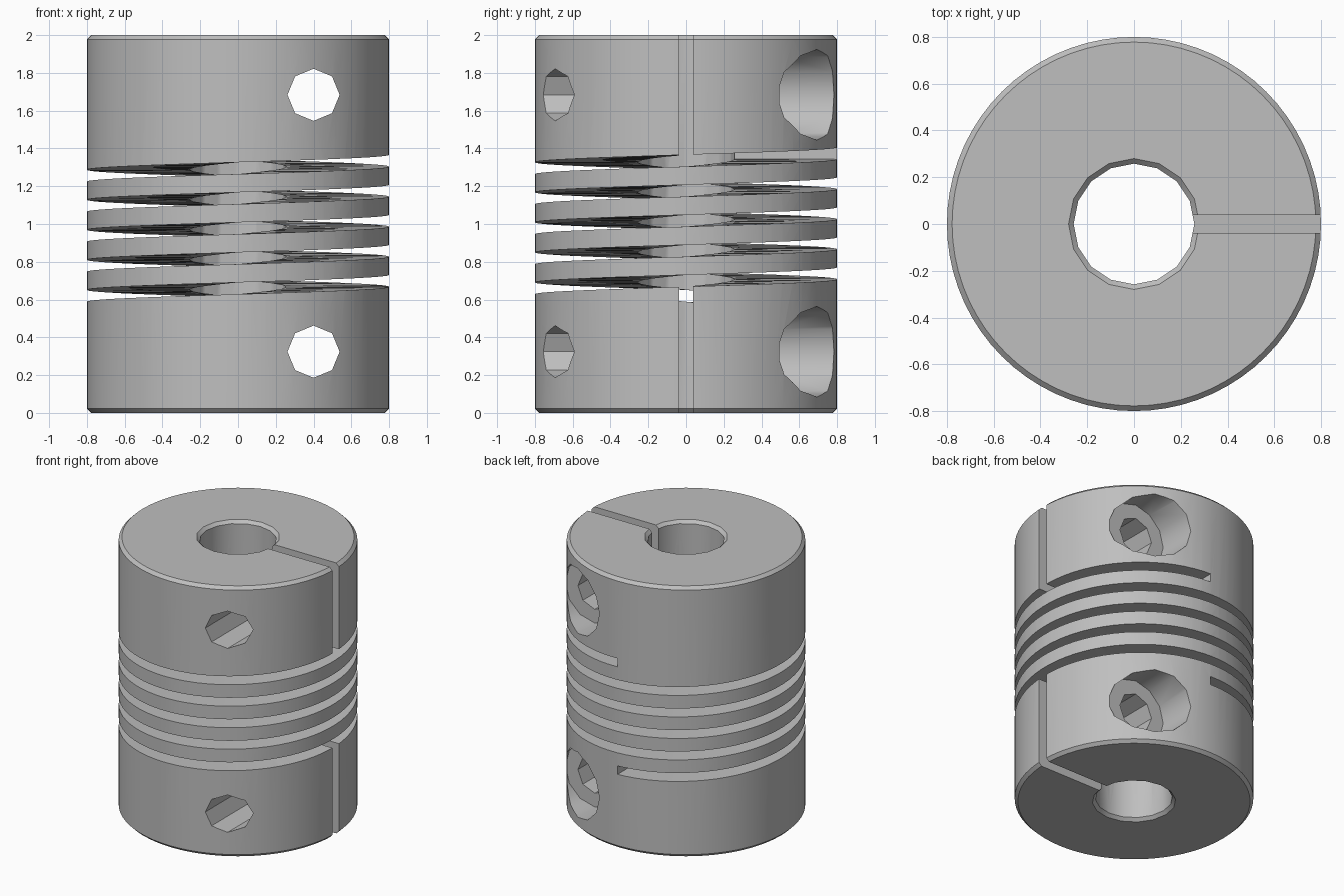
import bpy, bmesh, math
from mathutils import Matrix, Vector

old = bpy.data.objects.get("Cube")
if old:
    bpy.data.objects.remove(old, do_unlink=True)

HEIGHT, RADIUS, BORE, CHAMFER = 2.0, 0.8, 0.258, 0.022

metal = bpy.data.materials.new("machined grey")
metal.use_nodes = True
grey = (0.52, 0.52, 0.52, 1)
metal.diffuse_color = grey
metal.node_tree.nodes["Principled BSDF"].inputs["Base Color"].default_value = grey


def make_object(name, bm):
    bmesh.ops.recalc_face_normals(bm, faces=bm.faces)
    mesh = bpy.data.meshes.new(name)
    bm.to_mesh(mesh)
    bm.free()
    mesh.materials.append(metal)
    obj = bpy.data.objects.new(name, mesh)
    bpy.context.collection.objects.link(obj)
    return obj


def lathe(name, profile, sides):
    """Solid of revolution about z from (radius, z) pairs, capped at both ends."""
    bm = bmesh.new()
    rings = []
    for r, z in profile:
        rings.append([bm.verts.new((r * math.cos(a), r * math.sin(a), z))
                      for a in (math.tau * i / sides for i in range(sides))])
    for low, high in zip(rings, rings[1:]):
        for i in range(sides):
            j = (i + 1) % sides
            bm.faces.new((low[i], low[j], high[j], high[i]))
    bm.faces.new(rings[0])
    bm.faces.new(rings[-1])
    return make_object(name, bm)


def box(name, low, high):
    bm = bmesh.new()
    low, high = Vector(low), Vector(high)
    bmesh.ops.create_cube(bm, size=1, matrix=Matrix.Translation((low + high) / 2)
                          @ Matrix.Diagonal((*(high - low), 1)))
    return make_object(name, bm)


def drill(name, x, z, radius, y0, y1, sides):
    """Cylinder along y with a corner pointing up."""
    bm = bmesh.new()
    bmesh.ops.create_cone(bm, cap_ends=True, segments=sides, radius1=radius, radius2=radius,
                          depth=y1 - y0, matrix=Matrix.Translation((x, (y0 + y1) / 2, z))
                          @ Matrix.Rotation(math.pi / 2, 4, 'X'))
    return make_object(name, bm)


def helix_slot(name, z_start, pitch, turns, height, r0, r1, steps=64):
    """Rectangular section swept up a right-handed helix, starting at the back."""
    bm = bmesh.new()
    sections = []
    for i in range(turns * steps + 1):
        a = math.pi / 2 + math.tau * i / steps
        z = z_start + pitch * i / steps
        corners = ((r0, -1), (r1, -1), (r1, 1), (r0, 1))
        sections.append([bm.verts.new((r * math.cos(a), r * math.sin(a), z + s * height / 2))
                         for r, s in corners])
    for one, two in zip(sections, sections[1:]):
        for k in range(4):
            m = (k + 1) % 4
            bm.faces.new((one[k], one[m], two[m], two[k]))
    bm.faces.new(sections[0])
    bm.faces.new(sections[-1])
    return make_object(name, bm)


# Chamfered outer cylinder
body = lathe("coupling_body", [(RADIUS - CHAMFER, 0), (RADIUS, CHAMFER),
                               (RADIUS, HEIGHT - CHAMFER), (RADIUS - CHAMFER, HEIGHT)], 72)

# Shaft bore, flared at both mouths
over = 0.05
cutters = [lathe("bore_cutter", [(BORE + CHAMFER + over, -over), (BORE, CHAMFER),
                                 (BORE, HEIGHT - CHAMFER),
                                 (BORE + CHAMFER + over, HEIGHT + over)], 16)]

# Flexible spiral cut
cutters.append(helix_slot("spiral_cutter", 0.58, 0.159, 5, 0.062, 0.18, 0.9))

# Clamping slits from each end to the spiral
for end, z0, z1 in (("lower", -0.1, 0.695), ("upper", 1.335, 2.1)):
    cutters.append(box(end + "_slit_cutter", (0.15, -0.038, z0), (0.9, 0.038, z1)))

# Clamp screw holes, counterbored from the back
for end, z in (("lower", 0.324), ("upper", 1.684)):
    cutters.append(drill(end + "_screw_cutter", 0.4, z, 0.138, -1, 1, 8))
    cutters.append(drill(end + "_counterbore_cutter", 0.4, z, 0.24, 0.495, 1, 12))

for cutter in cutters:
    cutter.hide_render = True
    mod = body.modifiers.new(cutter.name, 'BOOLEAN')
    mod.operation = 'DIFFERENCE'
    mod.solver = 'EXACT'
    mod.object = cutter

# Bake the cuts and discard the cutters
bpy.context.view_layer.update()
graph = bpy.context.evaluated_depsgraph_get()
finished = bpy.data.meshes.new_from_object(body.evaluated_get(graph))
body.modifiers.clear()
body.data = finished
finished.materials.clear()
finished.materials.append(metal)
for cutter in cutters:
    bpy.data.objects.remove(cutter, do_unlink=True)

for obj in bpy.context.selected_objects:
    obj.select_set(False)
body.select_set(True)
bpy.context.view_layer.objects.active = body
bpy.ops.object.shade_smooth_by_angle(angle=math.radians(32))
